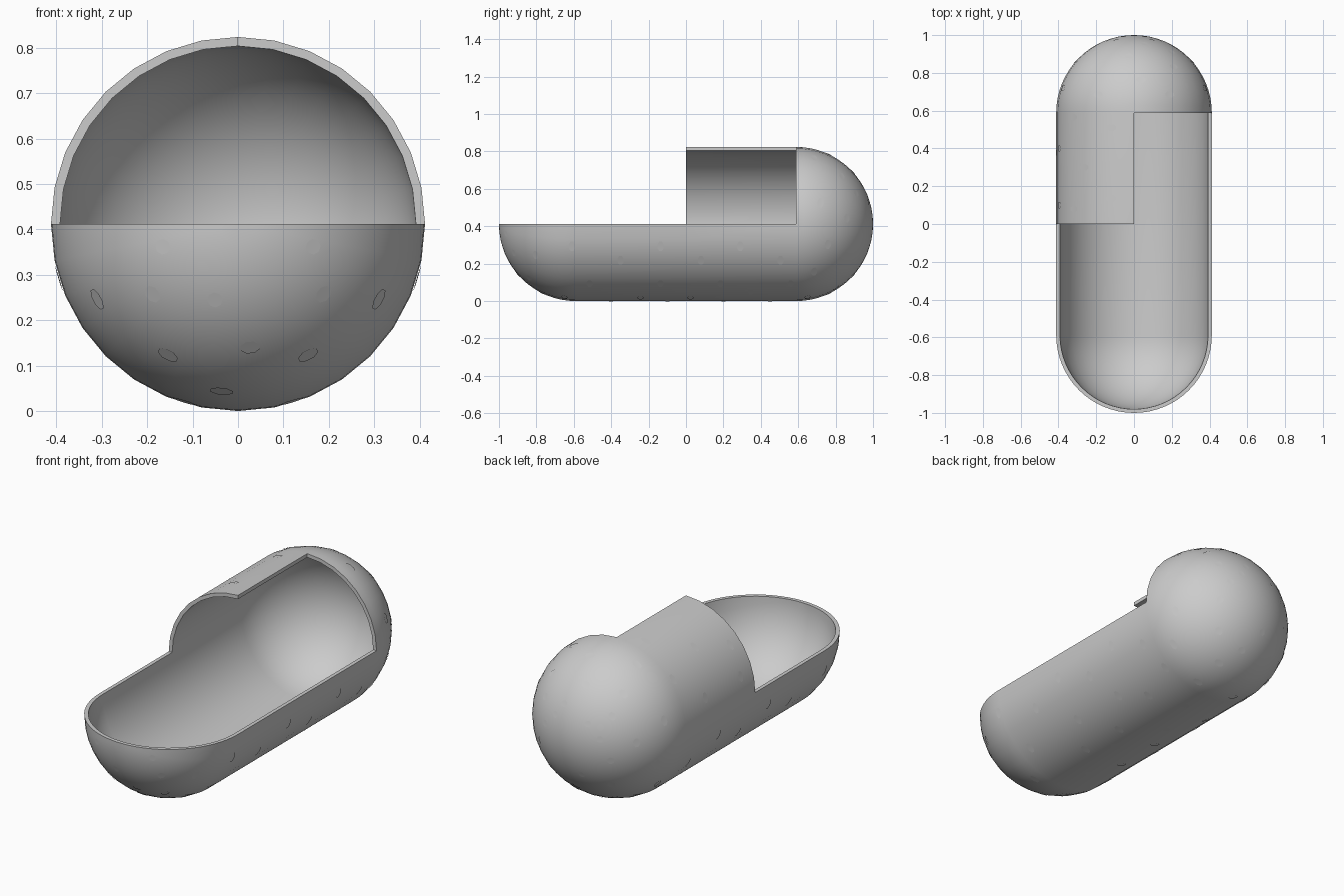
import bpy, bmesh, math
from mathutils import Vector

if "Cube" in bpy.data.objects:
    bpy.data.objects.remove(bpy.data.objects["Cube"])

R, WALL, HALF = 0.412, 0.02, 0.588   # outer radius, wall thickness, half length of the straight part
SEG, CAP = 32, 16                    # sides around, rings per rounded end
STEP = 2 * math.pi / SEG

grey = bpy.data.materials.new("plain grey")
grey.diffuse_color = (0.6, 0.6, 0.6, 1)
grey.use_nodes = True
grey.node_tree.nodes["Principled BSDF"].inputs["Base Color"].default_value = grey.diffuse_color


def make_object(name, bm):
    mesh = bpy.data.meshes.new(name)
    bm.to_mesh(mesh)
    bm.free()
    mesh.materials.append(grey)
    obj = bpy.data.objects.new(name, mesh)
    bpy.context.collection.objects.link(obj)
    return obj


# Capsule shell: profile rings (y centre of curvature, latitude), lathed around y
rings = [(-HALF, -math.pi / 2 * (1 - i / CAP)) for i in range(CAP + 1)]
rings += [(0, 0)]
rings += [(HALF, math.pi / 2 * i / CAP) for i in range(CAP + 1)]

bm = bmesh.new()
cache = {}


def vert(i, j, radius):
    yc, lat = rings[i]
    j = 0 if i in (0, len(rings) - 1) else j % SEG
    key = (i, j, radius)
    if key not in cache:
        r, a = radius * math.cos(lat), j * STEP
        cache[key] = bm.verts.new((r * math.cos(a), yc + radius * math.sin(lat), R + r * math.sin(a)))
    return cache[key]


def kept(i, j):
    # open the top in front, and the right upper quarter in the middle
    upper, right = j < SEG // 2, j < SEG // 4
    if not upper or i >= CAP + 2:
        return True
    return i == CAP + 1 and not right


def is_kept(i, j):
    return 0 <= i < len(rings) - 1 and kept(i, j % SEG)


for i in range(len(rings) - 1):
    for j in range(SEG):
        if not kept(i, j):
            continue
        corners = [(i, j), (i + 1, j), (i + 1, j + 1), (i, j + 1)]
        outer = list(dict.fromkeys(vert(a, b, R) for a, b in corners))
        inner = list(dict.fromkeys(vert(a, b, R - WALL) for a, b in corners))
        bm.faces.new(outer)
        bm.faces.new(inner[::-1])
        # rim strips where the neighbouring patch is cut away
        neighbours = [(i, j - 1), (i + 1, j), (i, j + 1), (i - 1, j)]
        for n, (ni, nj) in enumerate(neighbours):
            a, b = corners[n], corners[(n + 1) % 4]
            if vert(*a, R) is vert(*b, R) or is_kept(ni, nj):
                continue
            bm.faces.new((vert(*b, R), vert(*a, R), vert(*a, R - WALL), vert(*b, R - WALL)))

shell = make_object("capsule_shell", bm)
bpy.context.view_layer.objects.active = shell
shell.select_set(True)
bpy.ops.object.shade_smooth_by_angle(angle=math.radians(35))

# Spots: (side number, distance along the surface from the middle)
both_sides = [
    (-2, -1.057), (-4, -0.975), (-3, -0.815), (-6, -0.858),
    (-2, -0.61), (-2, -0.136), (-2, 0.29), (-3, -0.35), (-3, 0.08), (-3, 0.505),
    (-5, -0.515), (-5, -0.136), (-5, 0.185), (-5, 0.56), (-6, 0.345),
    (-7, -0.65), (-7, -0.243), (-7, 0.024), (-7, 0.65), (-7, 0.81),
    (5, 0.686), (4, 0.85), (3, 0.958), (1, 0.722), (0, 0.885), (4, 1.08), (1, 1.06),
    (-2, 1.005), (-2, 0.764), (-5, 0.926), (-4, 0.686),
]
single = [
    (-8, -0.937), (-10, -1.055), (-9, -0.777), (-9, -0.4), (-8, -0.1), (-9, 0.2), (-8, 0.45),
    (12, 0.565), (9, 0.51), (11, 0.3), (9, 0.135), (12, 0.08), (14, 0.4), (14, 0.1),
    (7, 0.77), (8, 0.926), (6, 1.04), (-8, 0.93), (-9, 0.77), (-10, 1.05),
]
spots = both_sides + [(15 - k, s) for k, s in both_sides] + single

bm = bmesh.new()
for k, s in spots:
    a = (k + 0.5) * STEP
    lat = math.copysign(max(abs(s) - HALF, 0) / R, s)
    mid = Vector((0, max(-HALF, min(HALF, s)), R))
    normal = Vector((math.cos(lat) * math.cos(a), math.sin(lat), math.cos(lat) * math.sin(a)))
    around = Vector((-math.sin(a), 0, math.cos(a)))
    along = normal.cross(around)
    centre = mid + normal * (R * math.cos(STEP / 2) + 0.003)
    wide, tall = 0.029 * (0.3 + 0.7 * math.cos(lat)), 0.018
    bm.faces.new([bm.verts.new(centre + around * wide * math.cos((t + 0.5) * math.pi / 4)
                               + along * tall * math.sin((t + 0.5) * math.pi / 4)) for t in range(8)])
make_object("surface_spots", bm)
